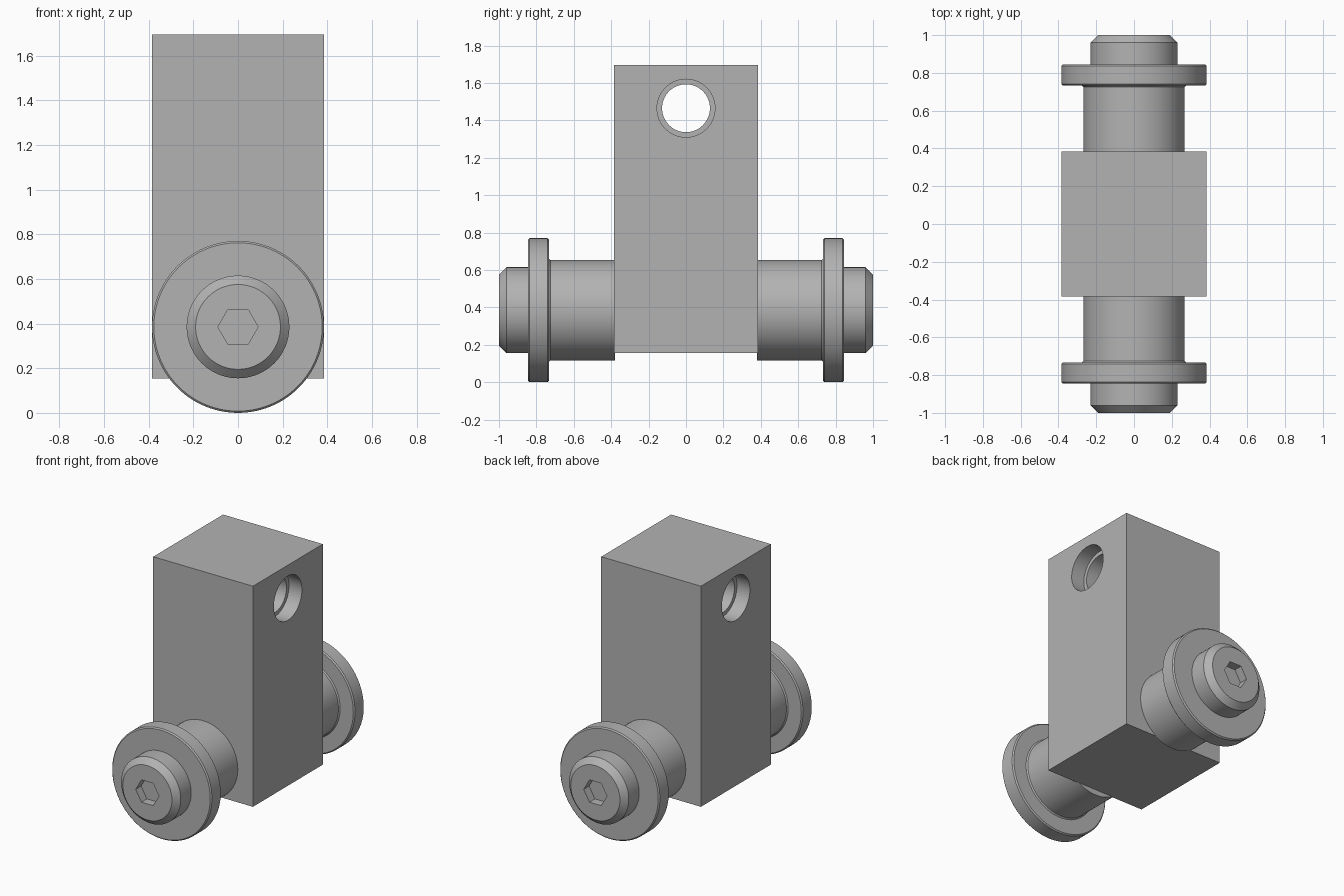
import bpy
from math import pi, radians
from mathutils import Matrix

if "Cube" in bpy.data.objects:
    bpy.data.objects.remove(bpy.data.objects["Cube"], do_unlink=True)

import bmesh

# Single grey metal
steel = bpy.data.materials.new("grey metal")
steel.use_nodes = True
GREY = (0.45, 0.45, 0.45, 1)
steel.diffuse_color = GREY
steel.node_tree.nodes["Principled BSDF"].inputs["Base Color"].default_value = GREY

AXLE_Z = 0.385
HALF = 0.385


def make_object(name, bm):
    bmesh.ops.recalc_face_normals(bm, faces=bm.faces)
    mesh = bpy.data.meshes.new(name)
    bm.to_mesh(mesh)
    bm.free()
    mesh.materials.append(steel)
    obj = bpy.data.objects.new(name, mesh)
    bpy.context.collection.objects.link(obj)
    return obj


def select_only(obj):
    bpy.ops.object.select_all(action='DESELECT')
    obj.select_set(True)
    bpy.context.view_layer.objects.active = obj


def smooth(obj):
    select_only(obj)
    bpy.ops.object.shade_smooth_by_angle(angle=radians(30))


def cylinder(name, radius, length, matrix, sides):
    bm = bmesh.new()
    bmesh.ops.create_cone(bm, cap_ends=True, segments=sides, radius1=radius,
                          radius2=radius, depth=length, matrix=matrix)
    return make_object(name, bm)


def cut(obj, cutter):
    mod = obj.modifiers.new("cut", 'BOOLEAN')
    mod.operation = 'DIFFERENCE'
    mod.solver = 'EXACT'
    mod.object = cutter
    select_only(obj)
    bpy.ops.object.modifier_apply(modifier=mod.name)
    bpy.data.objects.remove(cutter, do_unlink=True)


def lathe(name, profile, side, steps=96):
    """Turn (radius, y) points about the axle line."""
    bm = bmesh.new()
    verts = [bm.verts.new((r, side * y, AXLE_Z)) for r, y in profile]
    edges = [bm.edges.new(pair) for pair in zip(verts, verts[1:])]
    bmesh.ops.spin(bm, geom=verts + edges, cent=(0, 0, AXLE_Z), axis=(0, 1, 0),
                   angle=2 * pi, steps=steps)
    bmesh.ops.remove_doubles(bm, verts=bm.verts, dist=0.0001)
    return make_object(name, bm)


# Upright block with a stepped cross bore
bm = bmesh.new()
bmesh.ops.create_cube(bm, size=1, matrix=Matrix.Translation((0, 0, 0.925))
                      @ Matrix.Diagonal((2 * HALF, 2 * HALF, 1.54, 1)))
block = make_object("block", bm)
along_x = Matrix.Rotation(pi / 2, 4, 'Y')
cut(block, cylinder("bore", 0.128, 1, Matrix.Translation((0, 0, 1.465)) @ along_x, 64))
for side in (-1, 1):
    place = Matrix.Translation((side * HALF, 0, 1.465)) @ along_x
    cut(block, cylinder("counterbore", 0.155, 0.2, place, 64))
smooth(block)

# Axle end on the front and back: journal, flange, chamfered cap, hex socket
B = 0.008
profile = [(0, 0.38), (0.268, 0.38), (0.268, 0.725), (0.276, 0.733),
           (HALF - B, 0.733), (HALF, 0.733 + B), (HALF, 0.845 - B),
           (HALF - B, 0.845), (0.23, 0.845), (0.23, 0.96), (0.19, 1), (0, 1)]
for side, label in ((-1, "front"), (1, "back")):
    axle = lathe(label + "_axle", profile, side)
    place = (Matrix.Translation((0, side, AXLE_Z)) @ Matrix.Rotation(pi / 2, 4, 'X')
             @ Matrix.Rotation(pi / 2, 4, 'Z'))
    cut(axle, cylinder("hex_socket", 0.09, 0.12, place, 6))
    smooth(axle)
